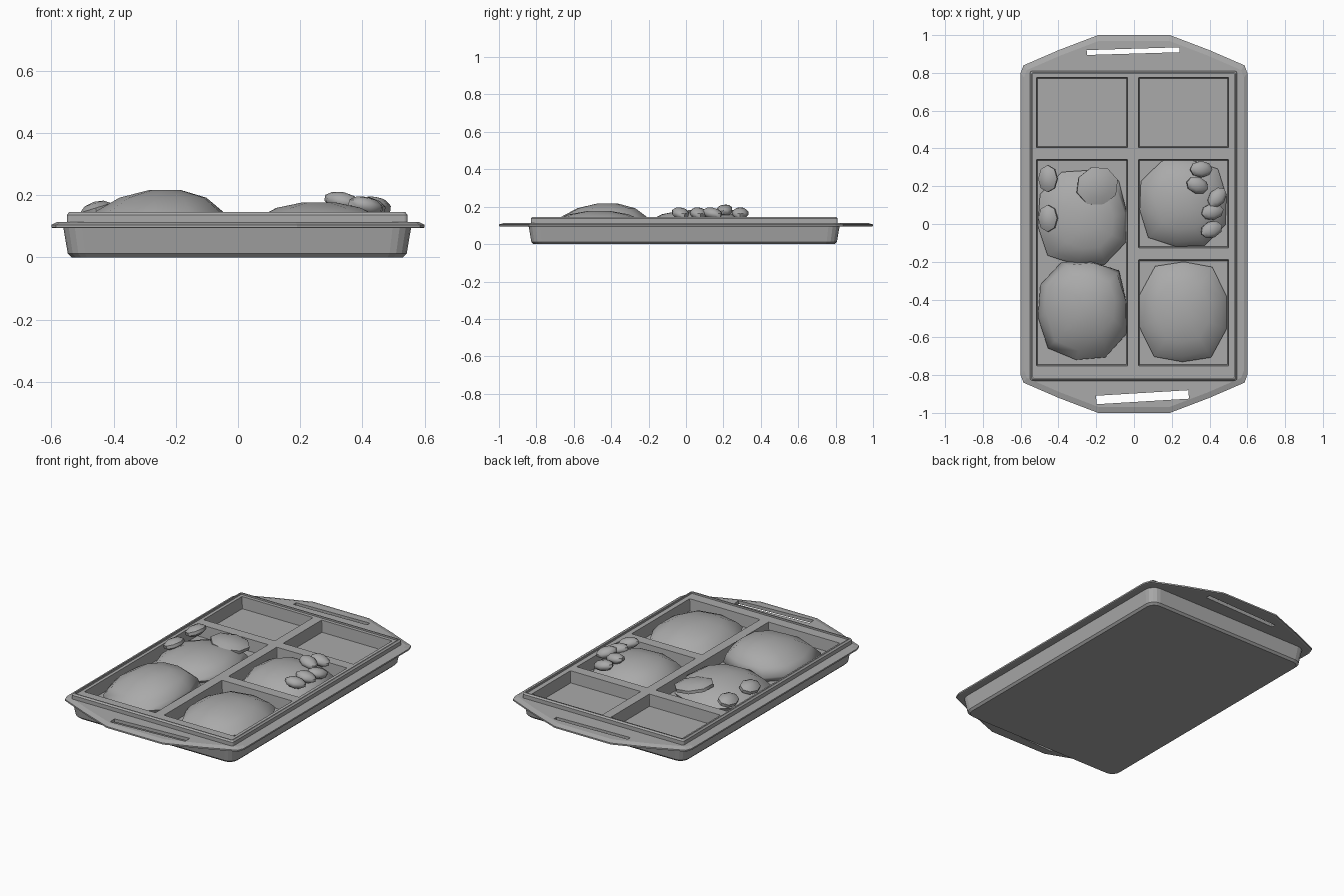
import bpy, bmesh, math
from mathutils import Matrix, Vector

cube = bpy.data.objects.get("Cube")
if cube:
    bpy.data.objects.remove(cube)

grey = bpy.data.materials.new("plain_grey")
grey.use_nodes = True
grey.diffuse_color = (0.4, 0.4, 0.4, 1)
grey.node_tree.nodes["Principled BSDF"].inputs["Base Color"].default_value = (0.4, 0.4, 0.4, 1)


def finish(name, bm, smooth=None):
    bmesh.ops.recalc_face_normals(bm, faces=bm.faces)
    mesh = bpy.data.meshes.new(name)
    bm.to_mesh(mesh)
    bm.free()
    mesh.materials.append(grey)
    ob = bpy.data.objects.new(name, mesh)
    bpy.context.collection.objects.link(ob)
    if smooth:
        bpy.ops.object.select_all(action='DESELECT')
        ob.select_set(True)
        bpy.context.view_layer.objects.active = ob
        bpy.ops.object.shade_smooth_by_angle(angle=math.radians(smooth))
    return ob


def loft(rings):
    """Closed solid through a stack of rings with equal point counts."""
    bm = bmesh.new()
    loops = [[bm.verts.new(p) for p in ring] for ring in rings]
    n = len(loops[0])
    for a, b in zip(loops, loops[1:]):
        for i in range(n):
            j = (i + 1) % n
            bm.faces.new((a[i], a[j], b[j], b[i]))
    bm.faces.new(loops[0][::-1])
    bm.faces.new(loops[-1])
    return bm


def rounded(x0, x1, y0, y1, r, z, steps=4):
    pts = []
    corners = [(x1 - r, y1 - r), (x0 + r, y1 - r), (x0 + r, y0 + r), (x1 - r, y0 + r)]
    for k, (cx, cy) in enumerate(corners):
        for s in range(steps + 1):
            a = (k + s / steps) * math.pi / 2
            pts.append((cx + r * math.cos(a), cy + r * math.sin(a), z))
    return pts


def cut(target, cutter):
    cutter.hide_render = True
    mod = target.modifiers.new("cut", 'BOOLEAN')
    mod.object = cutter
    mod.solver = 'EXACT'
    bpy.context.view_layer.objects.active = target
    bpy.ops.object.modifier_apply(modifier=mod.name)
    bpy.data.objects.remove(cutter)


# Tray body, tapering toward the base, with the raised frame on top
def body_ring(grow, r, z):
    return rounded(-0.55 - grow, 0.545 + grow, -0.83 - grow, 0.81 + grow, r, z)


tray = finish("tray_body", loft([
    body_ring(-0.015, 0.05, 0), body_ring(-0.003, 0.055, 0.012),
    body_ring(0.012, 0.06, 0.1), body_ring(0.0, 0.012, 0.102),
    body_ring(0.0, 0.012, 0.137), body_ring(-0.008, 0.01, 0.146)]))

# Shallow recess inside the frame lip, then the food compartments
cut(tray, finish("recess_cutter", loft([
    rounded(-0.535, 0.53, -0.815, 0.797, 0.005, z) for z in (0.136, 0.3)])))
FLOOR = 0.065
pockets = [(-0.51, -0.04, 0.41, 0.77), (0.03, 0.495, 0.41, 0.77),
           (-0.51, -0.04, -0.745, 0.335), (0.03, 0.495, -0.12, 0.335),
           (0.03, 0.495, -0.745, -0.195)]
for x0, x1, y0, y1 in pockets:
    g = 0.006
    cut(tray, finish("pocket_cutter", loft([
        rounded(x0, x1, y0, y1, 0.003, FLOOR),
        rounded(x0 - g, x1 + g, y0 - g, y1 + g, 0.003, 0.136),
        rounded(x0 - g, x1 + g, y0 - g, y1 + g, 0.003, 0.3)])))

# Flange with a handle at each end
quarter = [(0.6, 0.8), (0.585, 0.84), (0.4, 0.92), (0.19, 1.0)]
half = quarter + [(-x, y) for x, y in reversed(quarter)]
outline = half + [(-x, -y) for x, y in half]


def rim(z, scale=1.0):
    return [(x * scale, y * scale, z) for x, y in outline]


flange = finish("handle_flange", loft([
    rim(0.094, 0.99), rim(0.096), rim(0.105), rim(0.114, 0.97)]))
for y, cx, width, tilt in ((0.915, -0.005, 0.026, 0.03), (-0.917, 0.045, 0.045, 0.06)):
    bm = bmesh.new()
    bmesh.ops.create_cube(bm, size=1, matrix=Matrix.Translation((cx, y, 0.1))
                          @ Matrix.Rotation(tilt, 4, 'Z') @ Matrix.Diagonal((0.49, width, 0.2, 1)))
    cut(flange, finish("slot_cutter", bm))
# Open the flange middle so the compartments stay clear
cut(flange, finish("middle_cutter", loft([
    rounded(-0.53, 0.525, -0.81, 0.79, 0.02, z) for z in (0.0, 0.3)])))


# Food mounds: faceted domes with squarish footprints
def mound(name, x0, x1, y0, y1, top, sides=10, turn=0.15, shift=(0, 0)):
    cx, cy, rx, ry = (x0 + x1) / 2, (y0 + y1) / 2, (x1 - x0) / 2, (y1 - y0) / 2
    rings = []
    for f, h in ((0.93, 0), (1, 0.2), (0.87, 0.52), (0.58, 0.84), (0.22, 1)):
        ring = []
        for i in range(sides):
            a = turn + i * math.tau / sides
            c, s = math.cos(a), math.sin(a)
            k = f / (abs(c) ** 2.7 + abs(s) ** 2.7) ** (1 / 2.7)
            x = max(x0, min(x1, cx + rx * 1.03 * k * c + shift[0] * h))
            y = max(y0, min(y1, cy + ry * 1.03 * k * s + shift[1] * h))
            ring.append((x, y, FLOOR + (top - FLOOR) * h))
        rings.append(ring)
    finish(name, loft(rings), 60)


mound("large_mound_front_right", -0.51, -0.04, -0.72, -0.2, 0.216, shift=(0.04, 0.04))
mound("mound_middle_right", -0.51, -0.04, -0.215, 0.285, 0.177, shift=(0.03, -0.02))
mound("mound_front_left", 0.03, 0.49, -0.73, -0.2, 0.177, turn=0.3)
mound("mound_middle_left", 0.03, 0.49, -0.12, 0.34, 0.177)


# Small pieces resting on the mounds
def piece(name, pos, size, yaw=0, tilt=0):
    bm = bmesh.new()
    bmesh.ops.create_uvsphere(bm, u_segments=8, v_segments=5, radius=1,
                              matrix=Matrix.Translation(Vector(pos))
                              @ Matrix.Rotation(yaw, 4, 'Z') @ Matrix.Rotation(tilt, 4, 'Y')
                              @ Matrix.Diagonal((*size, 1)))
    finish(name, bm, 50)


piece("slice_large", (-0.195, 0.2, 0.155), (0.12, 0.11, 0.03), 0.3, 0.15)
for y in (0.24, 0.03):
    piece("slice_small", (-0.455, y, 0.15), (0.055, 0.075, 0.03), 0, -0.3)
for i, (x, y, z, yaw) in enumerate([(0.355, 0.29, 0.165, 0), (0.335, 0.205, 0.18, -0.3),
                                    (0.44, 0.14, 0.165, 0.9), (0.415, 0.065, 0.165, 0.2),
                                    (0.41, -0.03, 0.165, 0.4)]):
    piece("nugget_%d" % (i + 1), (x, y, z), (0.063, 0.046, 0.03), yaw, 0.2)
